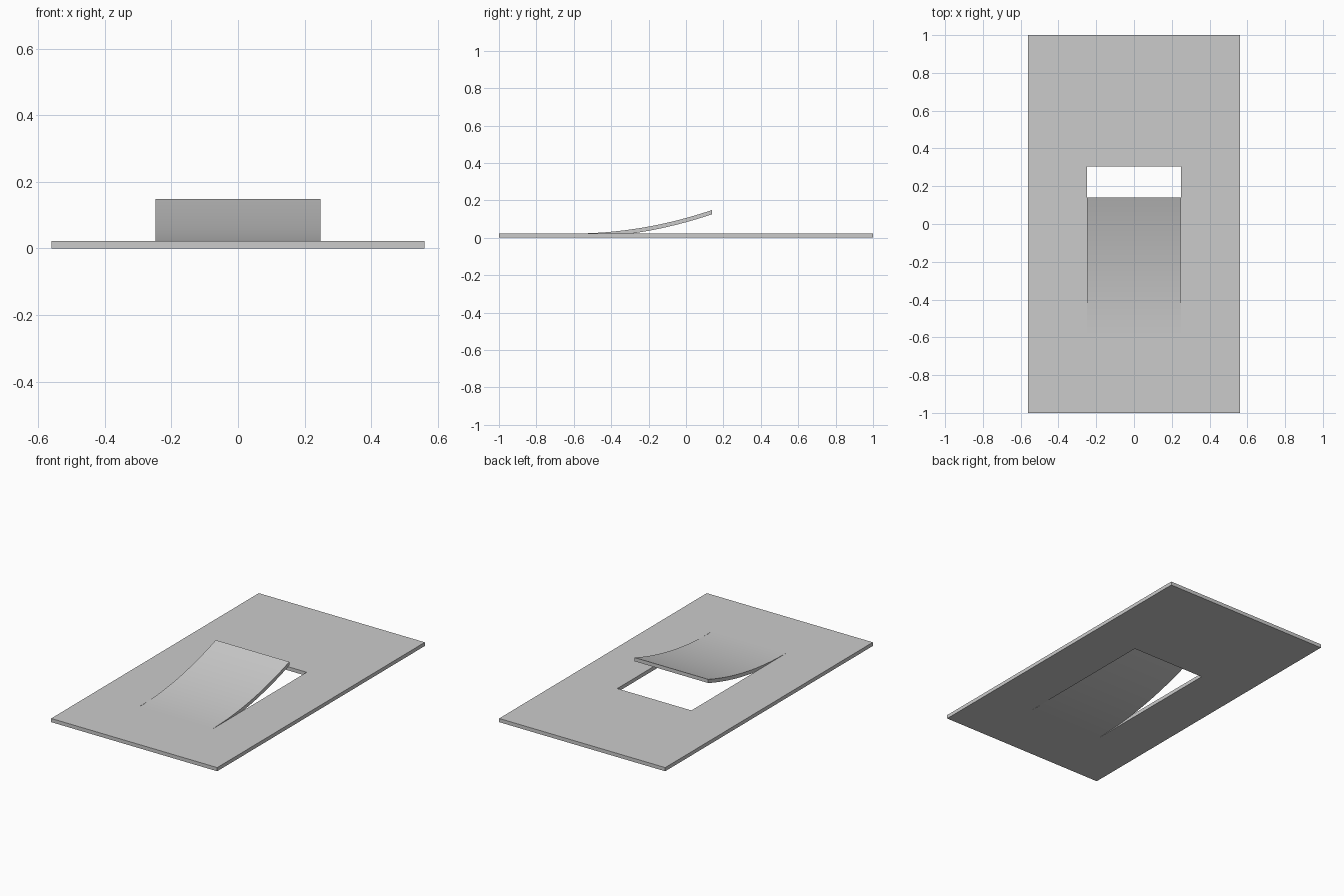
import bpy, bmesh, math

if "Cube" in bpy.data.objects:
    bpy.data.objects.remove(bpy.data.objects["Cube"])

T = 0.0225                    # sheet thickness
HALF_X, HALF_Y = 0.56, 1.0    # sheet outline
HOLE_X, HOLE_END = 0.25, 0.305
HINGE, TIP, RISE = -0.605, 0.14, 0.126
TAB_X, STEPS = 0.248, 24

bm = bmesh.new()

# Flat sheet: 3x3 grid of faces with the middle one left open
xs = [-HALF_X, -HOLE_X, HOLE_X, HALF_X]
ys = [-HALF_Y, HINGE, HOLE_END, HALF_Y]
grid = [[bm.verts.new((x, y, T)) for x in xs] for y in ys]
for j in range(3):
    for i in range(3):
        if (i, j) != (1, 1):
            bm.faces.new((grid[j][i], grid[j][i + 1],
                          grid[j + 1][i + 1], grid[j + 1][i]))

# Bent tab growing out of the hinge edge
left, right = grid[1][1], grid[1][2]
for k in range(1, STEPS + 1):
    t = k / STEPS
    y, z = HINGE + (TIP - HINGE) * t, T + RISE * t * t
    a = bm.verts.new((-TAB_X, y, z))
    b = bm.verts.new((TAB_X, y, z))
    bm.faces.new((left, right, b, a))
    left, right = a, b

# Thickness
res = bmesh.ops.extrude_face_region(bm, geom=bm.faces[:], use_keep_orig=True)
new = [g for g in res["geom"] if isinstance(g, bmesh.types.BMVert)]
bmesh.ops.translate(bm, verts=new, vec=(0, 0, -T))
bmesh.ops.recalc_face_normals(bm, faces=bm.faces[:])

mesh = bpy.data.meshes.new("sheet_with_tab")
bm.to_mesh(mesh)
bm.free()
obj = bpy.data.objects.new("sheet_with_tab", mesh)
bpy.context.collection.objects.link(obj)
bpy.context.view_layer.objects.active = obj
obj.select_set(True)
bpy.ops.object.shade_smooth_by_angle(angle=math.radians(30))
